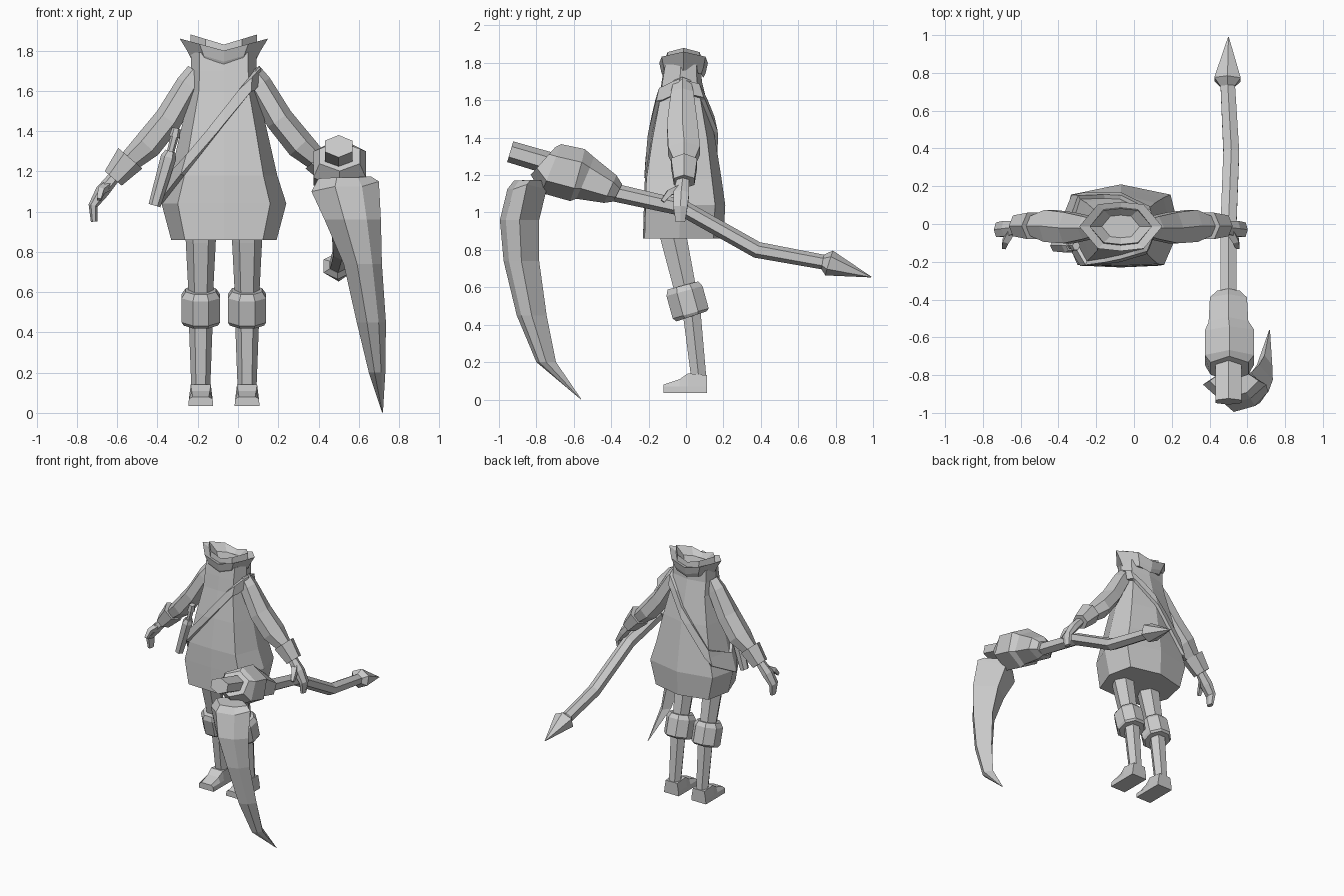
import bpy, bmesh, math
from mathutils import Vector

C = -0.07  # x of the figure's mirror plane

mat = bpy.data.materials.new("plain grey")
mat.diffuse_color = (0.6, 0.6, 0.6, 1)


def finish(name, bm):
    bmesh.ops.recalc_face_normals(bm, faces=bm.faces)
    me = bpy.data.meshes.new(name)
    bm.to_mesh(me)
    bm.free()
    me.materials.append(mat)
    ob = bpy.data.objects.new(name, me)
    bpy.context.collection.objects.link(ob)
    return ob


def loft(name, rings):
    """Skin closed rings of equal count and cap both ends."""
    bm = bmesh.new()
    vs = [[bm.verts.new(p) for p in r] for r in rings]
    n = len(rings[0])
    for a, b in zip(vs, vs[1:]):
        for i in range(n):
            j = (i + 1) % n
            bm.faces.new((a[i], a[j], b[j], b[i]))
    bm.faces.new(vs[0])
    bm.faces.new(vs[-1])
    return finish(name, bm)


def tube(name, stations, n=6, ref=(0, 1, 0)):
    """Stations are (x, y, z, radius along ref, radius across)."""
    pts = [Vector(s[:3]) for s in stations]
    rings = []
    for i, s in enumerate(stations):
        t = (pts[min(i + 1, len(pts) - 1)] - pts[max(i - 1, 0)]).normalized()
        u = Vector(ref)
        u = (u - t * u.dot(t)).normalized()
        v = t.cross(u)
        k = 1 / math.cos(math.pi / n)
        rings.append([pts[i] + u * s[3] * k * math.cos(a) + v * s[4] * k * math.sin(a)
                      for a in [(j + .5) * math.tau / n for j in range(n)]])
    return loft(name, rings)


def mirrored(ob):
    """Copy of a right-hand part on the other side of the figure."""
    bm = bmesh.new()
    bm.from_mesh(ob.data)
    for v in bm.verts:
        v.co.x = 2 * C - v.co.x
    finish(ob.name.replace("right", "left"), bm)


# Robe: (z, half width, front y, back y)
section = [(-.74, -.96), (0, -1), (.74, -.96), (1, -.1), (.85, .75), (0, 1), (-.85, .75), (-1, -.1)]
robe_rows = [(.86, .262, -.23, .20), (1.04, .31, -.225, .21), (1.18, .265, -.22, .19),
             (1.40, .215, -.185, .155), (1.60, .168, -.145, .11), (1.70, .163, -.13, .085),
             (1.79, .163, -.115, .08)]
robe = loft("robe", [[(C + sx * w, (f + b) / 2 + sy * (b - f) / 2, z) for sx, sy in section]
                     for z, w, f, b in robe_rows])

# Shoulder strap: a tilted slice of the robe, thickened outwards
bm = bmesh.new()
bm.from_mesh(robe.data)
nrm, mid = Vector((-.787, 0, .617)), Vector((-.085, 0, 1.45))
for s in (1, -1):
    bmesh.ops.bisect_plane(bm, geom=bm.verts[:] + bm.edges[:] + bm.faces[:],
                           plane_co=mid + nrm * s * .024, plane_no=nrm * s, clear_outer=True)
me = bpy.data.meshes.new("shoulder_strap")
bm.to_mesh(me)
bm.free()
strap = bpy.data.objects.new("shoulder_strap", me)
bpy.context.collection.objects.link(strap)
sol = strap.modifiers.new("thickness", "SOLIDIFY")
sol.thickness, sol.offset = .022, 1

# Collar: two flared rims dipping in the middle (half width, half depth, z at sides, z at middle)
ring8 = [(-1, 0), (-.55, -.9), (0, -1), (.55, -.9), (1, 0), (.55, .9), (0, 1), (-.55, .9)]
collar_rows = [(.163, .105, 1.76, 1.72), (.183, .118, 1.80, 1.745), (.22, .13, 1.86, 1.80),
               (.165, .10, 1.83, 1.795), (.165, .095, 1.88, 1.83), (.10, .06, 1.82, 1.79)]
loft("collar", [[(C + sx * w, -.013 + sy * d, zm + (ze - zm) * abs(sx)) for sx, sy in ring8]
                for w, d, ze, zm in collar_rows])

# Arms, cuffs, hands and thumbs
for ob in [
    tube("right_sleeve", [(-.20, -.02, 1.69, .045, .05), (-.245, -.02, 1.63, .06, .055),
                          (-.345, -.02, 1.46, .082, .06), (-.45, -.01, 1.33, .085, .062),
                          (-.55, -.01, 1.24, .045, .045)]),
    tube("right_cuff", [(-.535, -.01, 1.265, .07, .068), (-.62, -.01, 1.165, .055, .048)]),
    tube("right_hand", [(-.60, -.015, 1.19, .03, .025), (-.675, -.025, 1.10, .042, .03),
                        (-.72, -.03, 1.03, .038, .02), (-.715, -.03, .95, .025, .014)]),
    tube("right_thumb", [(-.645, -.03, 1.13, .02, .02), (-.68, -.09, 1.105, .016, .016),
                         (-.69, -.125, 1.06, .01, .01)], 4, (1, 0, 0)),
]:
    mirrored(ob)

# Legs, knee pads and feet
X = C - .115
foot = [(.112, .048, .062, .13), (.01, .05, .062, .14), (-.035, .045, .062, .108), (-.12, .04, .062, .08)]
for ob in [
    tube("right_thigh", [(X, -.085, .96, .07, .066), (X, -.065, .86, .07, .065), (X, 0, .57, .058, .052)]),
    tube("right_knee_pad", [(X, -.016, .61, .085, .075), (X, -.008, .58, .10, .095),
                            (X, .025, .46, .10, .095), (X, .03, .445, .085, .085)], 8),
    tube("right_shin", [(X, .03, .47, .048, .052), (X, .07, .10, .04, .04)]),
    loft("right_foot", [[(X - b, y, .035), (X + b, y, .035), (X + b * .95, y, .07),
                         (X + t, y, z), (X - t, y, z), (X - b * .95, y, .07)] for y, t, b, z in foot]),
]:
    mirrored(ob)

# Sheathed knife on the hip
K = -.115
tube("knife_sheath", [(-.415, K, 1.03, .03, .026), (-.345, K, 1.27, .036, .034), (-.335, K, 1.30, .025, .022)], 6)
tube("knife_grip", [(-.337, K, 1.29, .016, .016), (-.313, K, 1.38, .02, .018)], 6)
tube("knife_pommel", [(-.316, K, 1.37, .026, .024), (-.306, K, 1.415, .022, .018)], 6)

# Scythe staff and rear spike
E = (1, 0, 0)
tube("staff", [(.50, -.42, 1.115, .042, .042), (.50, -.02, 1.025, .042, .038),
               (.515, .38, .80, .042, .038), (.495, .76, .73, .038, .034)], 6, E)
tube("staff_spike", [(.495, .73, .735, .04, .034), (.495, .765, .73, .07, .06), (.50, .99, .655, .002, .002)], 6, E)

# Scythe head block and the nub at its front
tube("scythe_head", [(.50, -.365, 1.105, .06, .045), (.50, -.405, 1.125, .098, .07),
                     (.50, -.54, 1.185, .105, .105), (.505, -.58, 1.20, .13, .125),
                     (.505, -.72, 1.235, .13, .122), (.505, -.765, 1.275, .10, .085)], 6, E)
tube("scythe_nub", [(.50, -.72, 1.26, .068, .052), (.50, -.94, 1.325, .068, .05)], 6, E)

# Curved blade: (left x, right x, front y, back y, left z, right z)
blade = [(.40, .66, -.92, -.74, 1.165, 1.175), (.365, .70, -.955, -.745, 1.10, 1.15),
         (.43, .71, -.995, -.785, .96, .96), (.525, .715, -.975, -.785, .74, .74),
         (.59, .735, -.905, -.745, .45, .45), (.65, .732, -.80, -.695, .20, .20),
         (.715, .72, -.565, -.56, .005, .0)]
loft("scythe_blade", [[(l, (f + b) / 2, zl), (l * .65 + r * .35, f, (zl + zr) / 2),
                       (l * .25 + r * .75, f * .85 + b * .15, (zl + zr) / 2), (r, (f + b) / 2, zr),
                       (l * .5 + r * .5, b, (zl + zr) / 2)] for l, r, f, b, zl, zr in blade])
